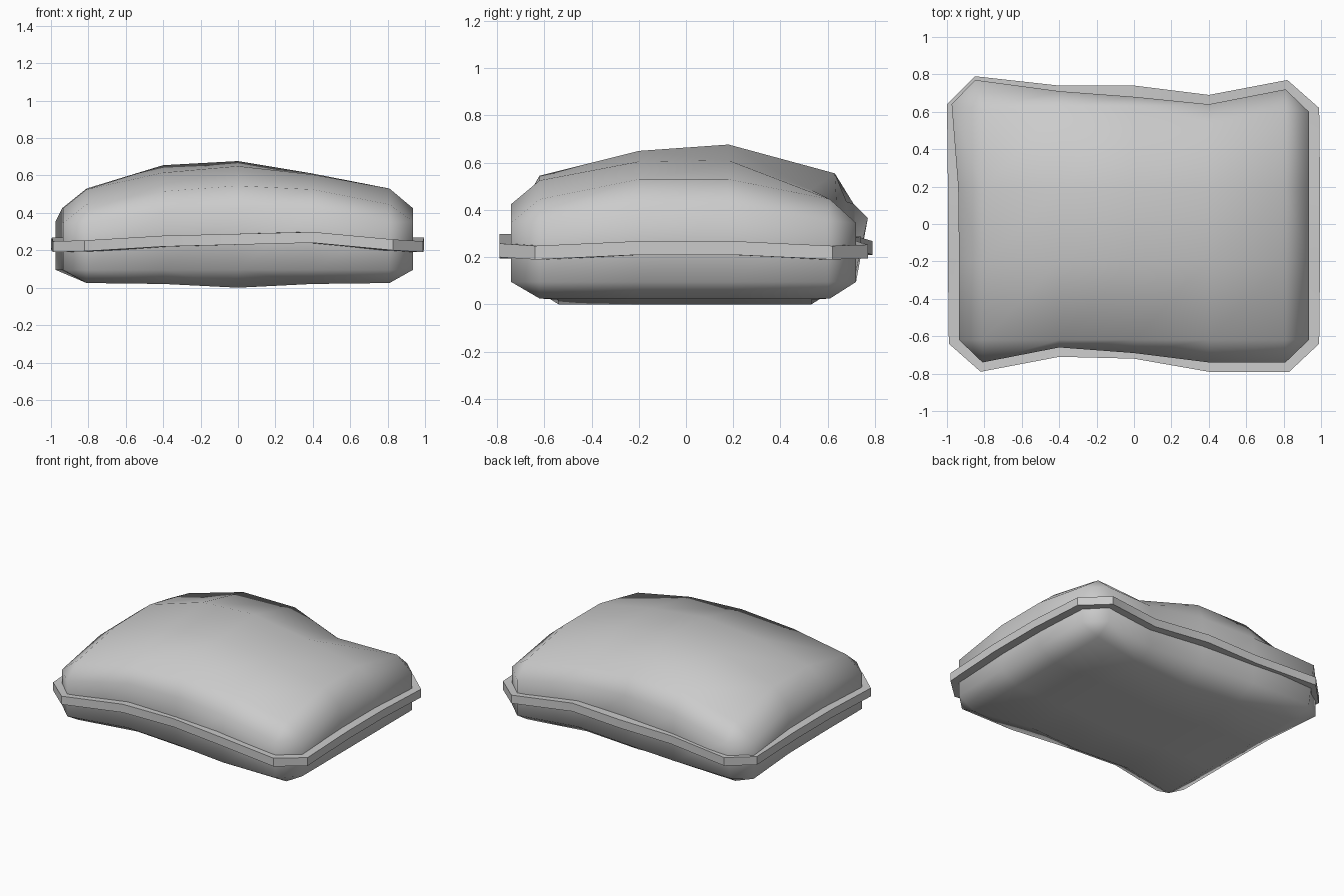
import bpy, bmesh

if "Cube" in bpy.data.objects:
    bpy.data.objects.remove(bpy.data.objects["Cube"])

# Cushion outline, counter-clockwise: front 5, right 4, back 5, left 4 points
BODY = [(-.81, -.74), (-.4, -.66), (0, -.69), (.4, -.74), (.81, -.74),
        (.935, -.62), (.935, -.2), (.935, .18), (.935, .6),
        (.81, .72), (.4, .64), (0, .68), (-.4, .71), (-.85, .77),
        (-.975, .64), (-.94, .2), (-.935, -.2), (-.935, -.62)]
UPPER = [.35, .41, .43, .43, .35, .36, .43, .43, .36,
         .35, .40, .44, .43, .37, .36, .43, .43, .35]
# Heights of the pillowy top, rows from front to back
TOP = [[.45, .52, .55, .53, .45],
       [.53, .62, .655, .61, .535],
       [.535, .66, .682, .615, .535],
       [.45, .56, .56, .49, .45]]
BOTTOM = [.03, .025, .005, .025, .03]
COLS = [-.81, -.4, 0, .4, .81]
ROWS = [-.62, -.2, .18, .61]
# Piping outline and height of its lower edge
BAND = [(-.82, -.79), (-.4, -.71), (0, -.72), (.4, -.79), (.83, -.79),
        (.99, -.64), (.995, -.2), (.995, .2), (.99, .62),
        (.82, .77), (.4, .69), (0, .74), (-.4, .74), (-.85, .79),
        (-1, .64), (-.995, .2), (-.995, -.2), (-.99, -.64)]
BAND_Z = [.195, .22, .23, .24, .20, .19, .21, .21, .19,
          .195, .22, .23, .225, .21, .20, .21, .21, .19]


def finish(bm, name, smooth_angle):
    bmesh.ops.recalc_face_normals(bm, faces=bm.faces[:])
    mesh = bpy.data.meshes.new(name)
    bm.to_mesh(mesh)
    bm.free()
    ob = bpy.data.objects.new(name, mesh)
    bpy.context.collection.objects.link(ob)
    bpy.ops.object.select_all(action='DESELECT')
    ob.select_set(True)
    bpy.context.view_layer.objects.active = ob
    bpy.ops.object.shade_smooth_by_angle(angle=smooth_angle)


def bridge(bm, a, b):
    for i in range(len(a)):
        j = (i + 1) % len(a)
        bm.faces.new((a[i], a[j], b[j], b[i]))


def cap(bm, grid, ring):
    """Fill a 5 x 4 grid and join its border to the 18-point ring."""
    for r in range(3):
        for c in range(4):
            bm.faces.new((grid[r][c], grid[r][c + 1], grid[r + 1][c + 1], grid[r + 1][c]))
    border = (grid[0] + [row[4] for row in grid]
              + grid[3][::-1] + [row[0] for row in grid[::-1]])
    for i in range(18):
        j = (i + 1) % 18
        verts = [ring[i], ring[j], border[j], border[i]]
        if border[i] == border[j]:      # rounded corner triangle
            verts.pop()
        bm.faces.new(verts)


# Cushion body
bm = bmesh.new()
lower = [bm.verts.new((x, min(y, .72), .10)) for x, y in BODY]
upper = [bm.verts.new((x, y, z)) for (x, y), z in zip(BODY, UPPER)]
bridge(bm, lower, upper)
top, bottom = [], []
for r, y in enumerate(ROWS):
    top.append([bm.verts.new((x, y - (.08 if r == 3 and c == 3 else 0), TOP[r][c]))
                for c, x in enumerate(COLS)])
    yb = [y * (1 if c in (0, 4) else .87) if r in (0, 3) else y for c in range(5)]
    bottom.append([bm.verts.new((x, yb[c], BOTTOM[c])) for c, x in enumerate(COLS)])
# Bunched-up fabric at the back
top[3][1].co.y = top[3][2].co.y = .63
cap(bm, top, upper)
cap(bm, bottom, lower)
for v in bm.verts:
    v.co.z -= .005
finish(bm, "cushion", 1.3)

# Piping band around the middle
bm = bmesh.new()
rings = []
for k, dz in ((1, 0), (1, .058), (.88, .058), (.88, 0)):
    rings.append([bm.verts.new((x * k, y * k, z + dz)) for (x, y), z in zip(BAND, BAND_Z)])
for i in range(4):
    bridge(bm, rings[i], rings[(i + 1) % 4])
finish(bm, "cushion_piping", .75)
